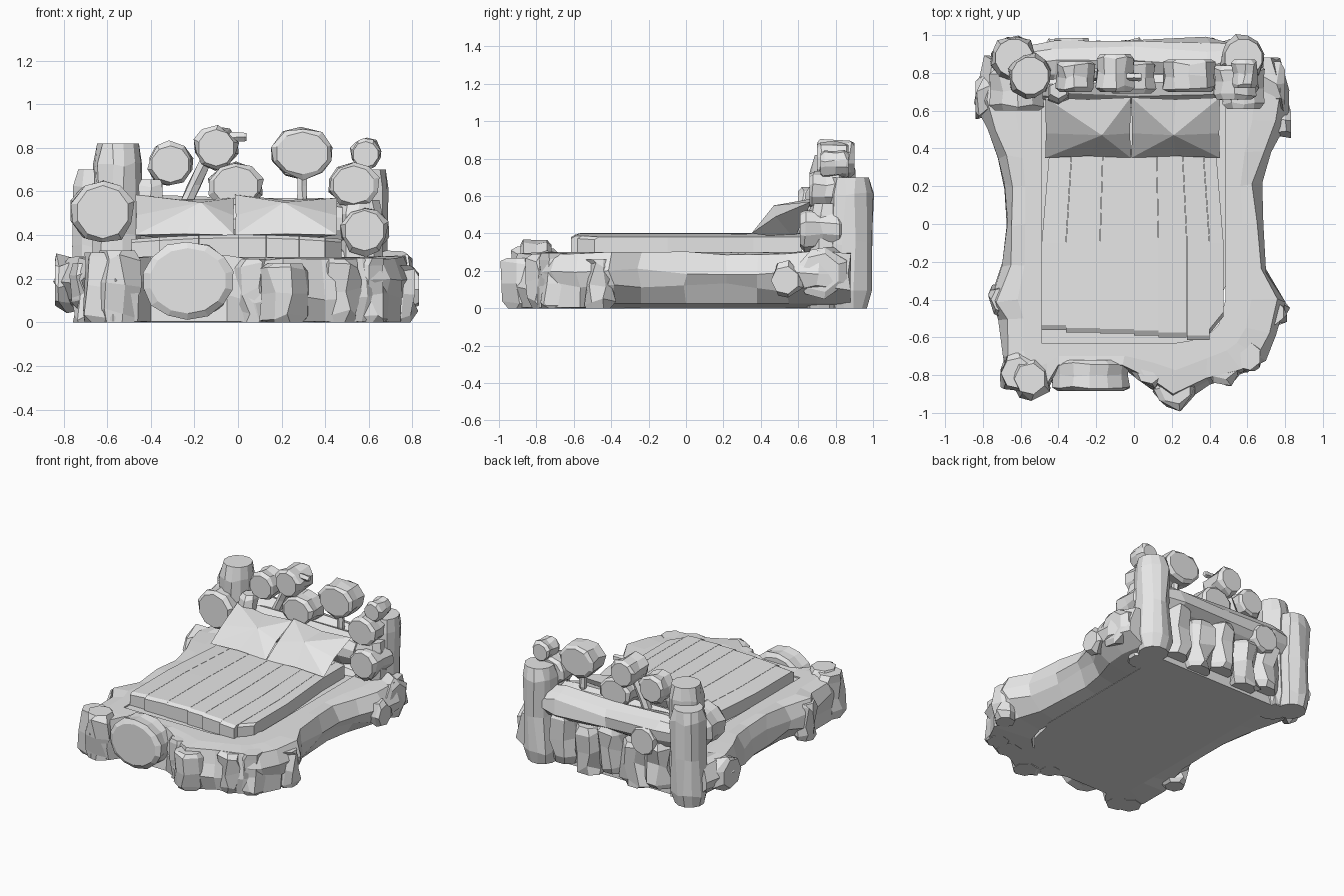
import bpy
import bmesh
import random
from math import cos, sin, tau
from mathutils import Vector

random.seed(7)

cube = bpy.data.objects.get("Cube")
if cube:
    bpy.data.objects.remove(cube, do_unlink=True)

# One plain colour for the whole model
grey = bpy.data.materials.new("plain_grey")
grey.use_nodes = True
grey.diffuse_color = (0.8, 0.8, 0.8, 1)
for node in grey.node_tree.nodes:
    if node.type == 'BSDF_PRINCIPLED':
        node.inputs["Base Color"].default_value = grey.diffuse_color


def wobble(amount):
    return Vector([random.uniform(-amount, amount) for axis in range(3)])


def finish(name, bm):
    """Clean the mesh and turn it into a flat shaded object."""
    bmesh.ops.remove_doubles(bm, verts=bm.verts, dist=0.001)
    bmesh.ops.recalc_face_normals(bm, faces=bm.faces)
    mesh = bpy.data.meshes.new(name)
    bm.to_mesh(mesh)
    bm.free()
    mesh.materials.append(grey)
    obj = bpy.data.objects.new(name, mesh)
    bpy.context.collection.objects.link(obj)
    return obj


def loft(name, rings):
    """Skin a list of closed rings and cap both ends."""
    bm = bmesh.new()
    rows = [[bm.verts.new(p) for p in ring] for ring in rings]
    count = len(rows[0])
    for low, high in zip(rows, rows[1:]):
        for i in range(count):
            j = (i + 1) % count
            bm.faces.new((low[i], low[j], high[j], high[i]))
    bm.faces.new(rows[0])
    bm.faces.new(rows[-1])
    return finish(name, bm)


def log(name, start, end, radius, flat=1.0, sides=10, rough=0.012):
    """Rough log with chamfered ends; flat scales the second radius."""
    a, b = Vector(start), Vector(end)
    d = b - a
    main = max(range(3), key=lambda k: abs(d[k]))
    u, v = [Vector([float(k == n) for n in range(3)]) for k in range(3) if k != main]
    rings = []
    for t, swell in ((0, 0.84), (0.12, 1), (0.5, 0.96), (0.88, 1), (1, 0.84)):
        inner = 0 < t < 1
        ring = []
        for i in range(sides):
            angle = tau * (i + 0.5) / sides
            spoke = u * cos(angle) + v * (sin(angle) * flat)
            ring.append(a + d * t + spoke * radius * swell
                        + wobble(rough if inner else 0))
        rings.append(ring)
    return loft(name, rings)


# Carved rail wrapping both sides and the foot
outline = [
    (-.79, .88), (-.83, .66), (-.76, .5), (-.71, .35), (-.68, .2), (-.68, 0),
    (-.69, -.22), (-.77, -.4), (-.70, -.5), (-.70, -.72), (-.66, -.85),
    (-.58, -.92), (-.46, -.87), (-.4, -.78), (-.05, -.78), (.1, -.86),
    (.22, -.95), (.4, -.84), (.58, -.8), (.7, -.71), (.77, -.57), (.79, -.4),
    (.7, -.24), (.68, 0), (.66, .2), (.71, .38), (.8, .55), (.82, .7), (.77, .88)]
sections = []
for x, y in outline:
    ix, iy = max(-.49, min(.485, x)), max(-.63, y)
    corner = max(0, ix - iy - .98) / 2 if x > 0 and y < 0 else 0
    inner, outer = Vector((ix - corner, iy + corner, 0)), Vector((x, y, 0))
    foot = y < -.45

    def across(f, z, rough=0.0):
        return inner.lerp(outer, f) + Vector((0, 0, z)) + wobble(rough)

    sections.append([
        across(0, 0), across(0, .3), across(.45, .3),
        across(.86, .295, .015), across(1, .2, .02),
        across(.98 if foot else .94, .11, .025),
        across(.92 if foot else .6, .003 if foot else .025)])
loft("bed_rail", sections)

# Lower body filling the frame, with one clipped foot corner
body = [(-.5, .85), (-.5, -.65), (.32, -.65), (.44, -.51), (.47, -.36), (.5, -.3), (.5, .85)]
loft("bed_base", [[(x, y, z) for x, y in body] for z in (0, .29)])

# Mattress made of slightly arched planks
seams = [-.49, -.36, -.18, 0, .13, .28, .4, .475]
ends = [-.56, -.575, -.58, -.59, -.6, -.615, -.58]
for n, front in enumerate(ends):
    left, right = seams[n] + .001, seams[n + 1] - .001
    rings = []
    for y in (front, front + .025, -.1, .36, .62):
        narrow = .92 if y > .3 else 1
        drop = .015 if y == front else 0
        height = [.402 - .09 * x * x - drop for x in (left, right)]
        corners = ((left, .25), (right, .25), (right, height[1]), (left, height[0]))
        rings.append([(x * narrow, y, z) for x, z in corners])
    if n == len(ends) - 1:
        for k in (0, 1):
            rings[k] = [(x, y + (.09 if x > .45 else 0), z) for x, y, z in rings[k]]
    loft("mattress_plank", rings)


# Pinched pillows leaning on the headboard
def pillow(name, left, right, peak):
    mid = (left + right) / 2
    bm = bmesh.new()
    rim = [(left, .35, .4), (mid, .36, .405), (right, .35, .4), (right - .004, .48, .49),
           (right, .67, .57), (mid, .66, .56), (left, .67, .585), (left + .004, .48, .49)]
    verts = [bm.verts.new(p) for p in rim]
    top = bm.verts.new((peak, .47, .55))
    bottom = bm.verts.new((mid, .58, .37))
    for i, vert in enumerate(verts):
        after = verts[(i + 1) % len(verts)]
        bm.faces.new((vert, after, top))
        bm.faces.new((after, vert, bottom))
    finish(name, bm)


pillow("right_pillow", -.47, -.017, -.17)
pillow("left_pillow", -.014, .455, .21)

# Corner posts of the headboard
log("right_post", (-.64, .87, 0), (-.635, .88, .7), .12, sides=12)
log("right_post_tall", (-.55, .78, 0), (-.55, .785, .82), .118, sides=12)
log("left_post", (.56, .87, 0), (.58, .88, .7), .12, sides=12)
log("left_post_front", (.55, .74, 0), (.56, .76, .56), .11)

# Headboard wall: crossbeam with short stubs below, filler blocks in front
log("headboard_beam", (-.55, .85, .47), (.52, .86, .45), .12, flat=1, rough=.02)
for x, low, top in ((-.4, .06, .4), (-.22, .02, .35), (-.02, .07, .42),
                    (.17, .01, .36), (.37, .04, .42)):
    log("headboard_stub", (x, .855, low), (x, .865, top), .11, sides=8, rough=.025)
log("headboard_ledge", (-.45, .74, .45), (.48, .74, .45), .1, flat=1.1)
log("headboard_lower_filler", (-.5, .74, .2), (.5, .74, .2), .12, flat=1.5)
log("headboard_block", (-.4, .63, .4), (-.4, .71, .655), .06, flat=.9, sides=6)
log("headboard_back_log", (-.33, .8, .42), (-.33, .985, .4), .11)

# Cut logs facing forward along the headboard: x, z, radius, flatness, near and far y
cut_logs = [
    (-.62, .505, .145, 1.0, .6, .82), (-.31, .725, .105, .95, .7, .86),
    (-.1, .8, .1, 1.0, .7, .9), (-.01, .625, .125, .85, .69, .86),
    (.295, .775, .145, .8, .7, .87), (.585, .77, .07, 1.0, .72, .87),
    (.53, .63, .115, .9, .66, .84), (.58, .42, .11, 1.0, .61, .84)]
for x, z, r, flat, near, far in cut_logs:
    log("headboard_cut_log", (x, near, z), (x, far, z), r, flat=flat, rough=.01)

# Thin branches holding the upper logs
log("left_stem", (.295, .78, .55), (.295, .78, .7), .025, sides=6, rough=.003)
log("right_stem", (-.26, .79, .5), (-.14, .79, .76), .035, sides=6, rough=.003)
log("twig", (-.04, .78, .85), (.04, .78, .85), .022, sides=5, rough=.003)

# Chunky knots where the rail meets the posts
log("left_head_knot", (.6, .78, .2), (.8, .72, .19), .125, sides=7, rough=.025)
log("left_head_lump", (.6, .56, .18), (.83, .53, .15), .09, sides=7, rough=.02)
log("right_head_knot", (-.58, .76, .2), (-.84, .66, .18), .125, sides=7, rough=.025)

# Big cut log and stubs on the foot of the rail
log("foot_cut_log", (-.23, -.885, .19), (-.23, -.72, .19), .21, flat=.85, sides=14, rough=.006)
for x, y, r, top in ((-.62, -.79, .1, .32), (-.55, -.82, .1, .33), (.22, -.87, .1, .27),
                     (.08, -.78, .08, .29), (.47, -.74, .1, .29), (.6, -.7, .09, .295),
                     (.73, -.47, .08, .26), (-.69, -.4, .08, .27)):
    log("rail_stub", (x, y, 0), (x, y, top), r, sides=7, rough=.025)
